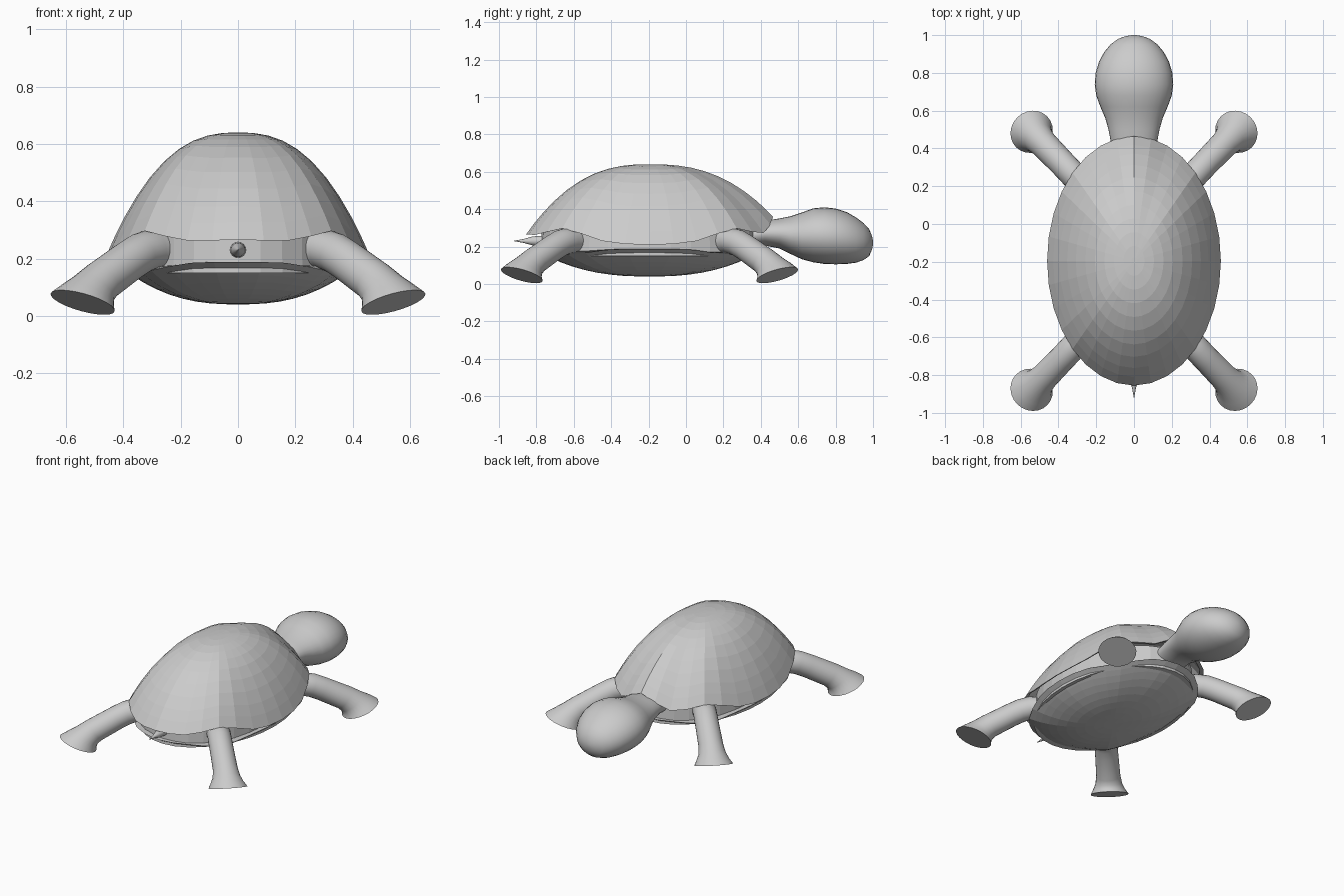
import bpy, bmesh
from math import sin, cos, pi, exp, degrees
from mathutils import Vector

if "Cube" in bpy.data.objects:
    bpy.data.objects.remove(bpy.data.objects["Cube"])

CY = -0.195  # centre of the shell along y


def loft(name, rings, smooth=False):
    """Skin a list of closed rings and cap both ends."""
    bm = bmesh.new()
    rows = [[bm.verts.new(p) for p in ring] for ring in rings]
    for a, b in zip(rows, rows[1:]):
        n = len(a)
        for i in range(n):
            j = (i + 1) % n
            bm.faces.new((a[i], a[j], b[j], b[i]))
    bm.faces.new(rows[0][::-1])
    bm.faces.new(rows[-1])
    bmesh.ops.recalc_face_normals(bm, faces=bm.faces)
    me = bpy.data.meshes.new(name)
    bm.to_mesh(me)
    bm.free()
    ob = bpy.data.objects.new(name, me)
    bpy.context.collection.objects.link(ob)
    if smooth:
        bpy.ops.object.select_all(action='DESELECT')
        ob.select_set(True)
        bpy.context.view_layer.objects.active = ob
        bpy.ops.object.shade_smooth_by_angle(angle=0.7)
    return ob


def bump(a, centre, width):
    d = (degrees(a) - centre + 180) % 360 - 180
    return exp(-(d / width) ** 2)


def leg_bumps(a):
    return sum(bump(a, c, 16) for c in (43, 137, 223, 317))


def oval(rx, ry, zfun, n=32):
    return [(rx * cos(a), CY + ry * sin(a), zfun(a))
            for a in (2 * pi * i / n for i in range(n))]


# Domed upper shell with a rim arched over the legs and neck
def shell_rim(a):
    return 0.21 + 0.055 * sin(a) ** 2 + 0.06 * leg_bumps(a) + 0.095 * bump(a, 90, 15)


def dome(rho, lift=0.0):
    return oval(0.46 * rho, 0.66 * rho,
                lambda a: 0.64 - lift - (0.64 - shell_rim(a)) * rho ** 2.5)


steps = [0.03, 0.12, 0.23, 0.34, 0.45, 0.56, 0.67, 0.77, 0.86, 0.93, 1.0]
inner = [0.96, 0.88, 0.75, 0.5, 0.1]
loft("upper_shell", [dome(r) for r in steps] + [dome(r, 0.03) for r in inner])


# Shallow belly plate
def plate_rim(a):
    return 0.188 - 0.03 * leg_bumps(a)


def bowl(rho):
    return oval(0.43 * rho, 0.62 * rho,
                lambda a: 0.04 + (plate_rim(a) - 0.04) * rho ** 2.5)


loft("belly_plate", [bowl(r) for r in steps])

# Body wall between the plates
loft("body", [oval(0.405, 0.585, lambda a: 0.15), oval(0.40, 0.575, lambda a: 0.30)])

# Head and neck: y, half width, bottom z, top z
head = [(0.28, 0.10, 0.19, 0.31), (0.42, 0.12, 0.205, 0.338), (0.50, 0.135, 0.19, 0.35),
        (0.56, 0.152, 0.16, 0.362), (0.62, 0.178, 0.132, 0.382), (0.68, 0.20, 0.116, 0.404),
        (0.74, 0.208, 0.107, 0.41), (0.80, 0.203, 0.105, 0.403), (0.86, 0.185, 0.107, 0.384),
        (0.91, 0.158, 0.114, 0.355), (0.95, 0.125, 0.128, 0.325), (0.98, 0.085, 0.15, 0.292),
        (0.995, 0.042, 0.185, 0.255), (1.0, 0.012, 0.21, 0.23)]
loft("head", [[(w * cos(a), y, (lo + hi) / 2 + (hi - lo) / 2 * sin(a))
               for a in (2 * pi * i / 32 for i in range(32))]
              for y, w, lo, hi in head], True)

# Legs with flared feet: x, y, z, radius, then axis outward and downward parts
leg = [(0.22, 0.165, 0.225, 0.068, 1, 0.0), (0.30, 0.235, 0.233, 0.07, 1, 0.1),
       (0.34, 0.28, 0.218, 0.071, 1, 0.35), (0.38, 0.322, 0.192, 0.071, 1, 0.5),
       (0.475, 0.42, 0.122, 0.074, 1, 0.7), (0.505, 0.452, 0.093, 0.082, 0.8, 1),
       (0.525, 0.474, 0.07, 0.098, 0.55, 1), (0.542, 0.488, 0.047, 0.116, 0.4, 1)]


def leg_ring(p, sx, sy):
    x, y, z, r, out, down = p
    axis = Vector((out * 0.7, out * 0.714, -down)).normalized()
    side = Vector((0.714, -0.7, 0))
    up = axis.cross(side)
    pts = []
    for i in range(24):
        a = 2 * pi * i / 24
        v = Vector((x, y, z)) + r * (cos(a) * side + sin(a) * up)
        pts.append((sx * v.x, CY + sy * (v.y - CY), v.z))
    return pts


for sy, end in ((-1, "front"), (1, "back")):
    for sx, hand in ((1, "right"), (-1, "left")):
        loft(f"{end}_{hand}_leg", [leg_ring(p, sx, sy) for p in leg], True)

# Short pointed tail
loft("tail", [[(r * cos(a), y, 0.23 + r * sin(a))
               for a in (2 * pi * i / 16 for i in range(16))]
              for y, r in ((-0.74, 0.03), (-0.82, 0.024), (-0.87, 0.01), (-0.92, 0.001))], True)
